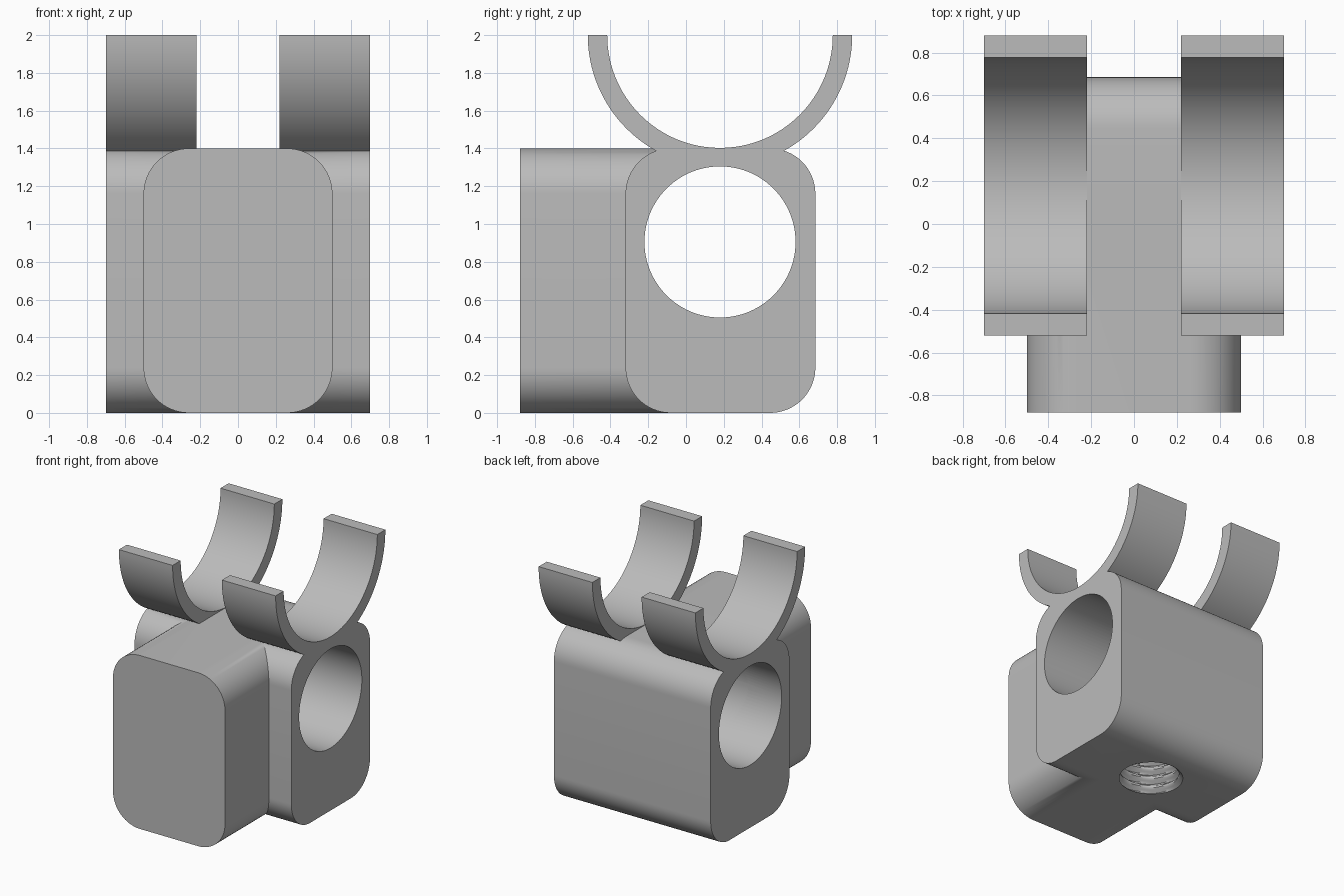
import bpy, bmesh, math
from mathutils import Matrix, Vector

default = bpy.data.objects.get("Cube")
if default:
    bpy.data.objects.remove(default, do_unlink=True)

GREY = (0.5, 0.5, 0.5, 1.0)
mat = bpy.data.materials.new("plain grey")
mat.use_nodes = True
mat.diffuse_color = GREY
mat.node_tree.nodes["Principled BSDF"].inputs["Base Color"].default_value = GREY

HEIGHT, CORNER = 1.4, 0.24
BORE_R, BORE_Z, BORE_Y = 0.4, 0.905, 0.18
ALONG_X = Matrix(((0, 0, 1), (1, 0, 0), (0, 1, 0))).to_4x4()   # profile in y, z
ALONG_Y = Matrix(((1, 0, 0), (0, 0, 1), (0, 1, 0))).to_4x4()   # profile in x, z


def make_object(name, bm):
    bmesh.ops.recalc_face_normals(bm, faces=bm.faces[:])
    mesh = bpy.data.meshes.new(name)
    bm.to_mesh(mesh)
    bm.free()
    mesh.materials.append(mat)
    obj = bpy.data.objects.new(name, mesh)
    bpy.context.collection.objects.link(obj)
    return obj


def extrude(name, profile, start, end, axes):
    """Solid made by sweeping a flat outline along x or y."""
    bm = bmesh.new()
    face = bm.faces.new([bm.verts.new((u, v, start)) for u, v in profile])
    out = bmesh.ops.extrude_face_region(bm, geom=[face])
    moved = [g for g in out["geom"] if isinstance(g, bmesh.types.BMVert)]
    bmesh.ops.translate(bm, verts=moved, vec=Vector((0, 0, end - start)))
    bm.transform(axes)
    return make_object(name, bm)


def arc(cu, cv, r, a0, a1, n):
    return [(cu + r * math.cos(math.radians(a0 + (a1 - a0) * i / n)),
             cv + r * math.sin(math.radians(a0 + (a1 - a0) * i / n))) for i in range(n + 1)]


def rounded(u0, u1):
    lo, hi = CORNER, HEIGHT - CORNER
    a, b = u0 + CORNER, u1 - CORNER
    return (arc(b, lo, CORNER, -90, 0, 16) + arc(b, hi, CORNER, 0, 90, 16)
            + arc(a, hi, CORNER, 90, 180, 16) + arc(a, lo, CORNER, 180, 270, 16))


def combine(target, tool, operation):
    mod = target.modifiers.new(operation.lower(), "BOOLEAN")
    mod.operation, mod.solver, mod.object = operation, "EXACT", tool
    bpy.ops.object.select_all(action="DESELECT")
    bpy.context.view_layer.objects.active = target
    target.select_set(True)
    bpy.ops.object.modifier_apply(modifier=mod.name)
    bpy.data.objects.remove(tool, do_unlink=True)


def thread_cutter(minor, major, pitch, z0, z1, segs=64, per_pitch=8):
    """Column whose radius follows a helical zigzag."""
    bm = bmesh.new()
    levels = round((z1 - z0) / pitch * per_pitch)
    rings = []
    for k in range(levels + 1):
        z = z0 + (z1 - z0) * k / levels
        ring = []
        for s in range(segs):
            phase = (z / pitch - s / segs) % 1
            r = major - (major - minor) * min(1, 1.25 * abs(2 * phase - 1))
            a = math.tau * s / segs
            ring.append(bm.verts.new((r * math.cos(a), BORE_Y + r * math.sin(a), z)))
        rings.append(ring)
    for low, high in zip(rings, rings[1:]):
        for s in range(segs):
            t = (s + 1) % segs
            bm.faces.new((low[s], low[t], high[t]))
            bm.faces.new((low[s], high[t], high[s]))
    bm.faces.new(rings[0])
    bm.faces.new(rings[-1])
    return make_object("thread_cutter", bm)


# Crossed rounded blocks
body = extrude("clamp_body", rounded(-0.32, 0.685), -0.7, 0.7, ALONG_X)
combine(body, extrude("front_block", rounded(-0.5, 0.5), -0.88, BORE_Y, ALONG_Y), "UNION")

# Pair of open cradles on top
for side in (-1, 1):
    x0, x1 = sorted((side * 0.22, side * 0.7))
    ring = arc(BORE_Y, 2, 0.7, 180, 360, 64) + arc(BORE_Y, 2, 0.597, 360, 180, 64)
    combine(body, extrude("cradle", ring, x0, x1, ALONG_X), "UNION")

# Side-to-side bore, blind front bore and threaded bottom hole
circle = arc(BORE_Y, BORE_Z, BORE_R, 0, 360, 96)[:-1]
combine(body, extrude("cross_bore", circle, -1, 1, ALONG_X), "DIFFERENCE")
circle = arc(0, BORE_Z, BORE_R - 0.0005, 0, 360, 96)[:-1]
combine(body, extrude("front_bore", circle, -1, BORE_Y, ALONG_Y), "DIFFERENCE")
combine(body, thread_cutter(0.225, 0.265, 0.08, -0.04, 0.76), "DIFFERENCE")

bpy.ops.object.select_all(action="DESELECT")
body.select_set(True)
bpy.context.view_layer.objects.active = body
bpy.ops.object.shade_smooth_by_angle(angle=math.radians(30))
